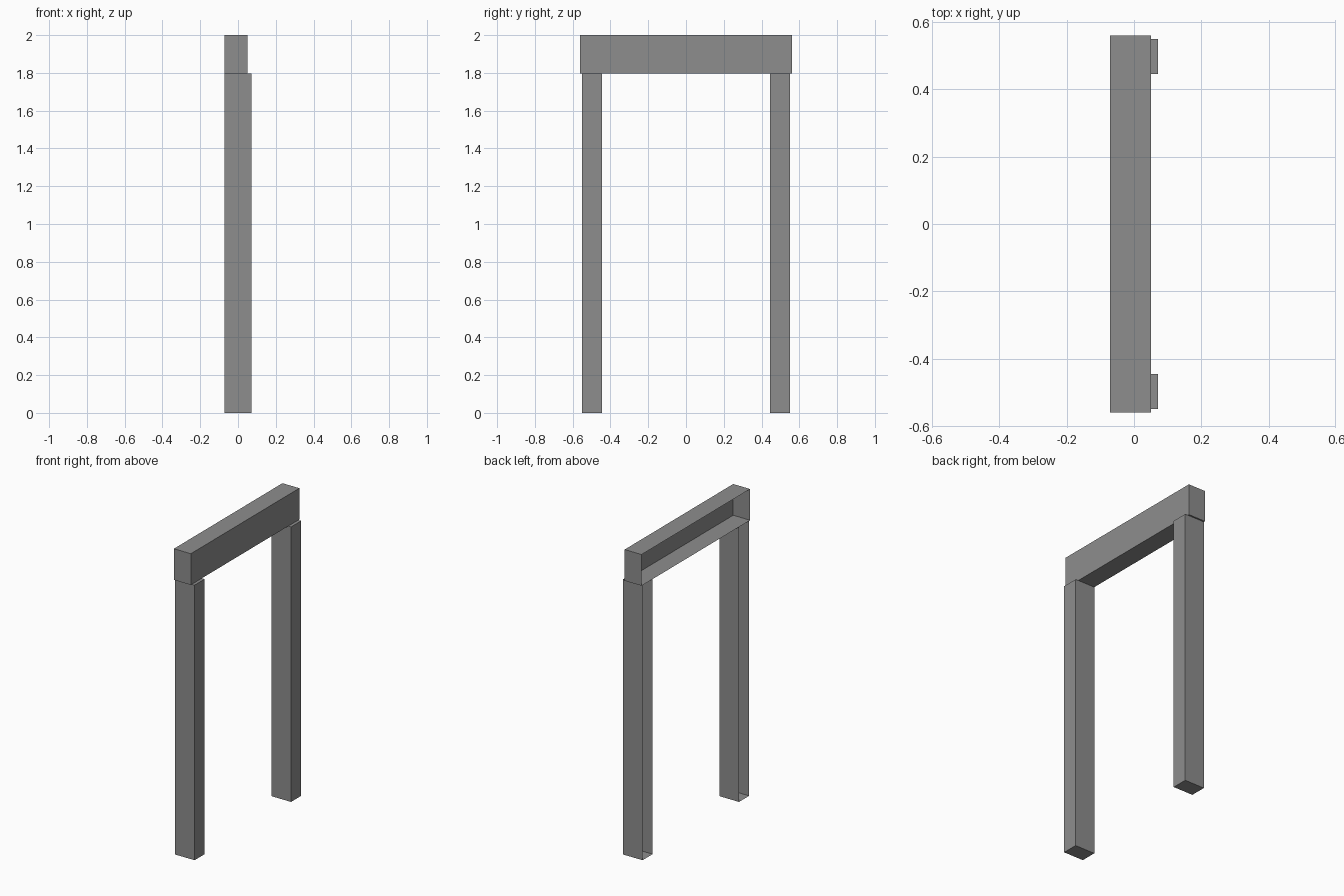
import bpy
import bmesh

cube = bpy.data.objects.get("Cube")
if cube:
    bpy.data.objects.remove(cube, do_unlink=True)

grey = bpy.data.materials.new("plain grey")
grey.use_nodes = True
color = (0.27, 0.27, 0.27, 1)
grey.diffuse_color = color
grey.node_tree.nodes["Principled BSDF"].inputs["Base Color"].default_value = color


def open_backed_box(name, low, high):
    """Box between two corners, without the face that sits against the wall (-x)."""
    bm = bmesh.new()
    bmesh.ops.create_cube(bm, size=1)
    for v in bm.verts:
        v.co = [(a + b) / 2 + c * (b - a) for a, b, c in zip(low, high, v.co)]
    bm.normal_update()
    wall_side = [f for f in bm.faces if f.normal.x < -0.5]
    bmesh.ops.delete(bm, geom=wall_side, context='FACES')
    mesh = bpy.data.meshes.new(name)
    bm.to_mesh(mesh)
    bm.free()
    mesh.materials.append(grey)
    obj = bpy.data.objects.new(name, mesh)
    bpy.context.collection.objects.link(obj)


WALL = -0.071
LINTEL_BOTTOM = 1.796

# Lintel, slightly longer and shallower than the posts
open_backed_box("lintel", (WALL, -0.56, LINTEL_BOTTOM), (0.051, 0.56, 2))

# Two door posts
for name, y in (("front_post", -0.498), ("back_post", 0.498)):
    open_backed_box(name, (WALL, y - 0.052, 0), (0.071, y + 0.052, LINTEL_BOTTOM))
